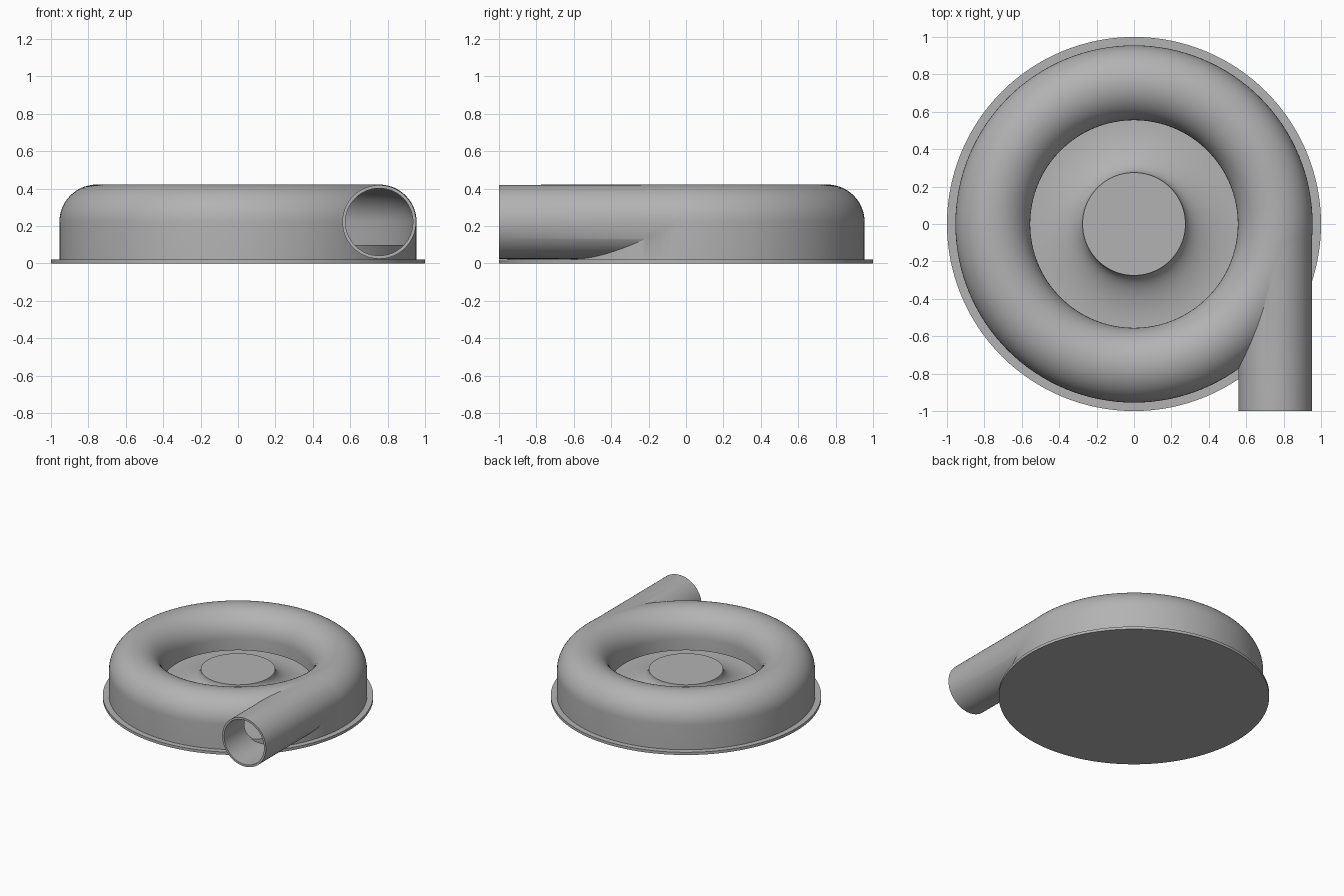
import bpy
import bmesh
from math import cos, sin, pi, radians
from mathutils import Matrix

old = bpy.data.objects.get("Cube")
if old:
    bpy.data.objects.remove(old)

GREY = (0.45, 0.45, 0.45, 1)
metal = bpy.data.materials.new("plain_grey")
metal.use_nodes = True
metal.diffuse_color = GREY
metal.node_tree.nodes["Principled BSDF"].inputs["Base Color"].default_value = GREY

RING = 0.755    # radius of the scroll centreline
MID = 0.222     # height of the scroll centreline
STEPS = 128


def finish(name, bm):
    bmesh.ops.recalc_face_normals(bm, faces=bm.faces)
    mesh = bpy.data.meshes.new(name)
    bm.to_mesh(mesh)
    bm.free()
    mesh.materials.append(metal)
    obj = bpy.data.objects.new(name, mesh)
    bpy.context.scene.collection.objects.link(obj)
    return obj


def revolve(name, profile, closed):
    """Turn an (r, z) profile round the z axis."""
    bm = bmesh.new()
    verts = [bm.verts.new((r, 0, z)) for r, z in profile]
    pairs = list(zip(verts, verts[1:]))
    if closed:
        pairs.append((verts[-1], verts[0]))
    edges = [bm.edges.new(p) for p in pairs]
    bmesh.ops.spin(bm, geom=verts + edges, cent=(0, 0, 0), axis=(0, 0, 1),
                   angle=2 * pi, steps=STEPS, use_duplicate=False)
    bmesh.ops.remove_doubles(bm, verts=bm.verts, dist=1e-5)
    return finish(name, bm)


def rod(name, radius, y0, y1):
    """Cylinder along y on the outlet axis."""
    bm = bmesh.new()
    place = Matrix.Translation((RING, (y0 + y1) / 2, MID)) @ Matrix.Rotation(pi / 2, 4, "X")
    bmesh.ops.create_cone(bm, cap_ends=True, segments=96, radius1=radius,
                          radius2=radius, depth=y1 - y0, matrix=place)
    return finish(name, bm)


def arch(radius, n=28):
    """Half circle over the scroll, from outside to inside."""
    return [(RING + radius * cos(pi * i / n), MID + radius * sin(pi * i / n))
            for i in range(n + 1)]


def boolean(target, tool, operation):
    mod = target.modifiers.new(operation.lower(), "BOOLEAN")
    mod.object, mod.operation, mod.solver = tool, operation, "EXACT"
    bpy.context.view_layer.objects.active = target
    bpy.ops.object.modifier_apply(modifier=mod.name)
    bpy.data.objects.remove(tool)


# Scroll housing with its tangent outlet pipe, hollowed out
housing = revolve("scroll_housing",
                  [(0.955, 0.015)] + arch(0.2) + [(0.555, 0.13)], True)
boolean(housing, rod("outlet_pipe", 0.197, -1, 0), "UNION")
boolean(housing, revolve("cavity", [(0.938, -0.1)] + arch(0.183) + [(0.572, -0.1)], True),
        "DIFFERENCE")
boolean(housing, rod("outlet_bore", 0.18, -1.1, 0.01), "DIFFERENCE")

# Inner floor rising in a concave flare to a flat hub
flare = [(0.56 - 0.285 * sin(a), 0.235 - 0.135 * cos(a))
         for a in (pi / 2 * (1 - i / 20) for i in range(21))]
hub = revolve("hub_and_floor",
              [(0, 0.235)] + flare + [(0.945, 0.1), (0.945, 0.01), (0, 0.01)], False)

# Flat base plate
base = revolve("base_plate", [(0, 0.022), (1, 0.022), (1, 0), (0, 0)], False)

for obj in (housing, hub, base):
    bpy.ops.object.select_all(action="DESELECT")
    obj.select_set(True)
    bpy.context.view_layer.objects.active = obj
    bpy.ops.object.shade_smooth_by_angle(angle=radians(30))
